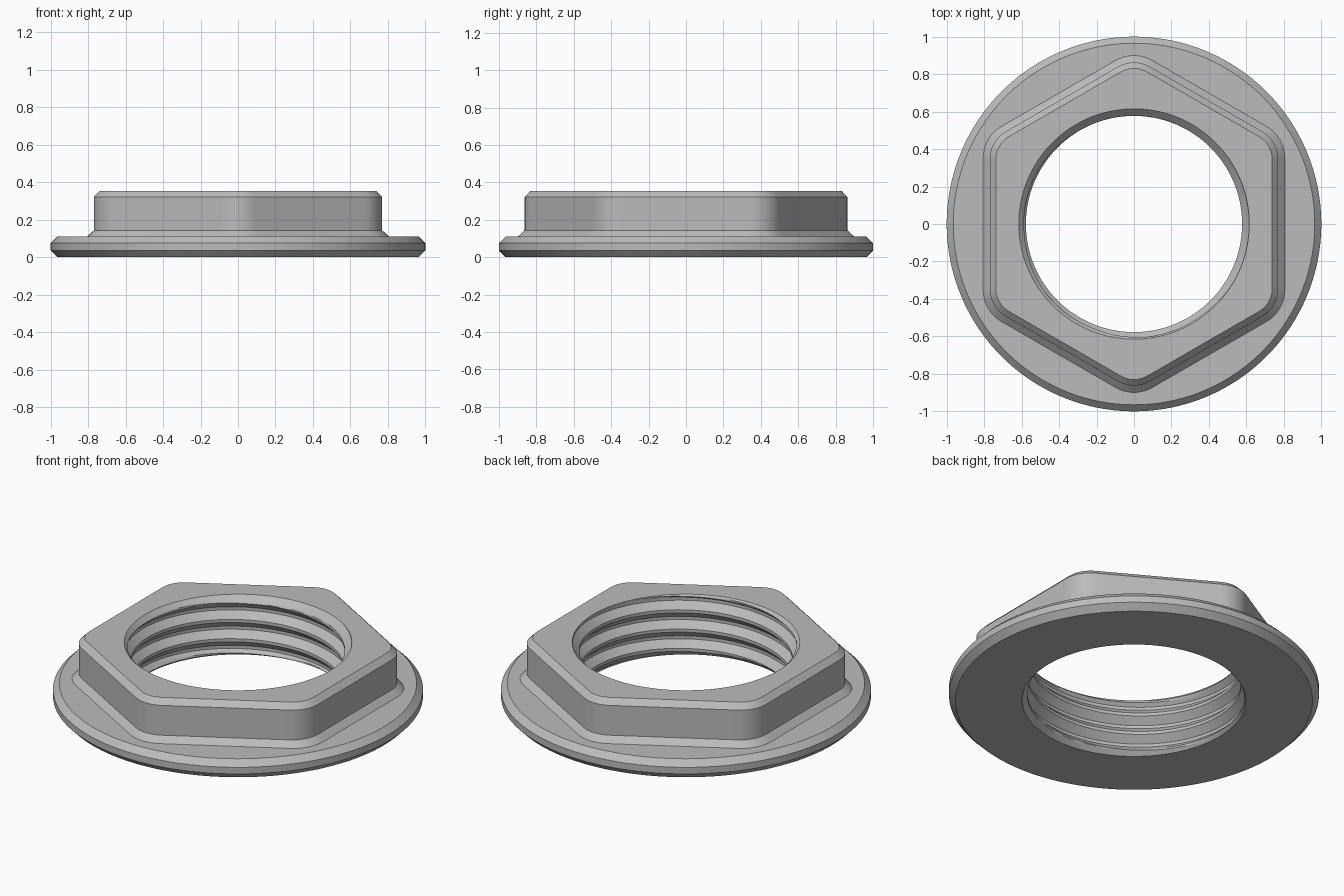
import bpy
import bmesh
from math import sin, cos, tan, atan, sqrt, radians, pi, floor

if "Cube" in bpy.data.objects:
    bpy.data.objects.remove(bpy.data.objects["Cube"], do_unlink=True)

COLUMNS = 240
HEIGHT = 0.355
PITCH = 0.115
ROOT, CREST = 0.615, 0.577
STEPS = 16          # samples per thread turn
LOW_R = 0.605       # hole radius at the underside

grey = bpy.data.materials.new("plain_grey")
grey.use_nodes = True
grey.diffuse_color = (0.5, 0.5, 0.5, 1)
grey.node_tree.nodes["Principled BSDF"].inputs["Base Color"].default_value = grey.diffuse_color


def circle(radius):
    return lambda a: radius


def rounded_hex(flat, fillet):
    """Polar radius of a hexagon with rounded corners, one corner facing +y."""
    half = radians(30)
    centre = (flat - fillet) / cos(half)
    tangent = atan(tan(half) * (flat - fillet) / flat)

    def radius(a):
        d = abs(a % (2 * half) - half)      # angle away from the corner
        if half - d <= tangent:
            return flat / cos(half - d)
        return centre * cos(d) + sqrt(fillet ** 2 - (centre * sin(d)) ** 2)
    return radius


def thread_radius(z, a):
    """Trapezoid thread on a helix, with a chamfer at both mouths."""
    t = (z / PITCH - a / (2 * pi)) % 1.0
    rise = min(max((abs(t - 0.5) * 2 - 0.16) / 0.68, 0), 1)
    r = CREST + (ROOT - CREST) * rise
    return max(r, ROOT - (HEIGHT - z), LOW_R - z)


bm = bmesh.new()


def add_vert(r, a, z):
    return bm.verts.new((r * cos(a), r * sin(a), z))


def skin(rows):
    for low, high in zip(rows, rows[1:]):
        for i in range(COLUMNS):
            bm.faces.new((low[i], low[i + 1], high[i + 1], high[i]))


angles = [2 * pi * i / COLUMNS for i in range(COLUMNS + 1)]

# Underside, chamfered flange, flared hex foot, hex body and top face
sections = [
    (circle(LOW_R), 0), (circle(0.965), 0),
    (circle(1.0), 0.036), (circle(1.0), 0.075), (circle(0.965), 0.11),
    (rounded_hex(0.805, 0.195), 0.11), (rounded_hex(0.77, 0.17), 0.144),
    (rounded_hex(0.77, 0.17), 0.322), (rounded_hex(0.738, 0.14), HEIGHT),
    (circle(ROOT), HEIGHT),
]
skin([[add_vert(shape(a), a, z) for a in angles] for shape, z in sections])

# Threaded bore: rows follow the helix and are clipped at both ends
marks = [0, 0.08, 0.16, 0.24, 0.33, 0.42, 0.46, 0.5,
         0.54, 0.58, 0.67, 0.76, 0.84, 0.92]
turns = int(floor(HEIGHT / PITCH)) + 1
rows = []
for turn in range(-1, turns + 1):
    for mark in marks:
        row = []
        for a in angles:
            z = min(max((turn + mark + a / (2 * pi)) * PITCH, 0), HEIGHT)
            row.append(add_vert(thread_radius(z, a), a, z))
        rows.append(row)
skin(rows)

# Weld the seams and drop collapsed faces
bmesh.ops.remove_doubles(bm, verts=bm.verts[:], dist=0.00002)
bmesh.ops.dissolve_degenerate(bm, edges=bm.edges[:], dist=0.00002)
bmesh.ops.recalc_face_normals(bm, faces=bm.faces[:])

mesh = bpy.data.meshes.new("flange_nut")
bm.to_mesh(mesh)
bm.free()
mesh.materials.append(grey)
nut = bpy.data.objects.new("flange_nut", mesh)
bpy.context.collection.objects.link(nut)

bpy.ops.object.select_all(action="DESELECT")
nut.select_set(True)
bpy.context.view_layer.objects.active = nut
bpy.ops.object.shade_smooth_by_angle(angle=radians(25))
